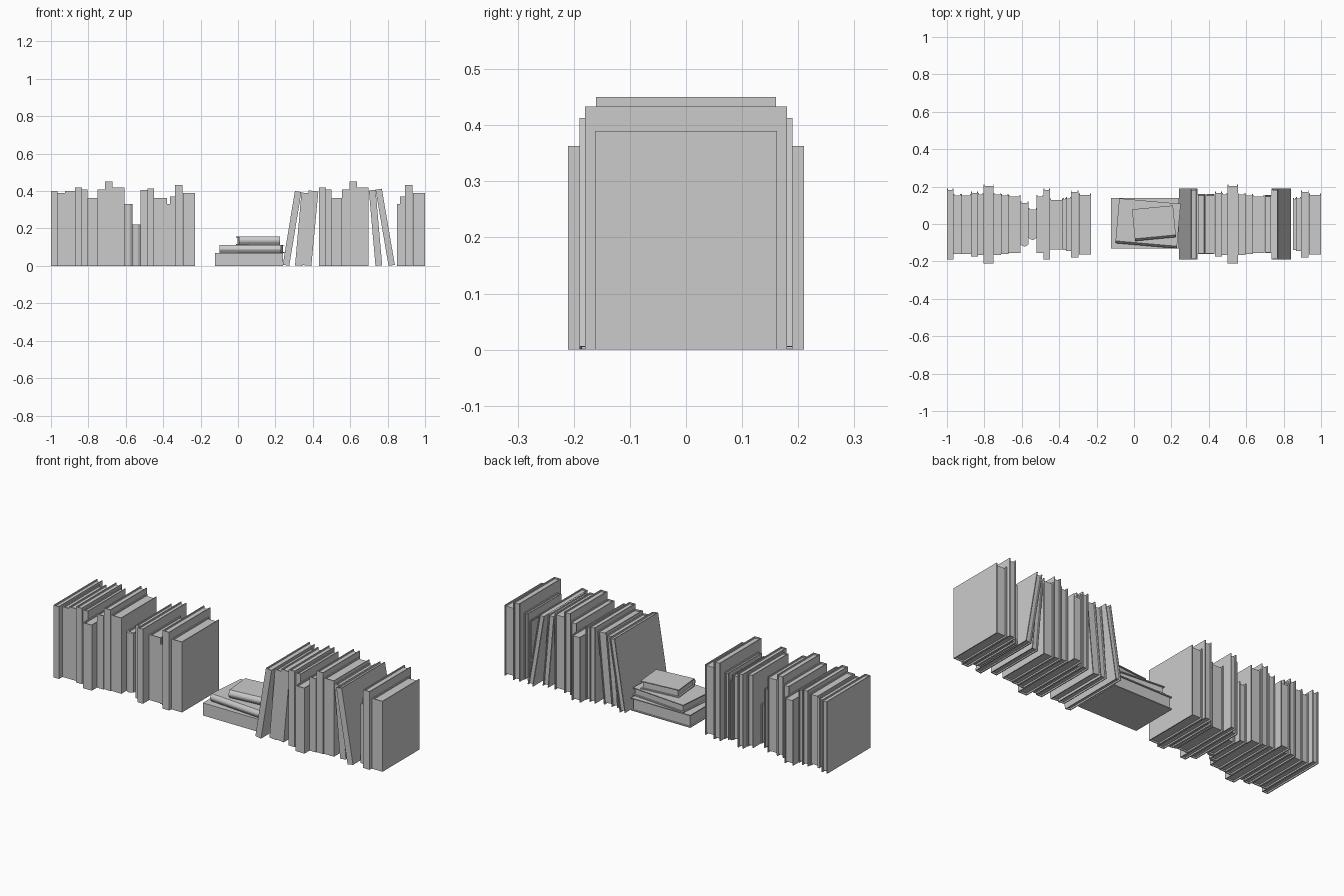
import bpy
import bmesh
from math import radians, sin, pi
from mathutils import Matrix

default_cube = bpy.data.objects.get("Cube")
if default_cube:
    bpy.data.objects.remove(default_cube, do_unlink=True)

grey = bpy.data.materials.new("plain_grey")
grey.use_nodes = True
colour = (0.6, 0.6, 0.6, 1)
grey.diffuse_color = colour
grey.node_tree.nodes["Principled BSDF"].inputs["Base Color"].default_value = colour

BOARD = 0.005    # cover thickness
RECESS = 0.008   # how far the pages sit inside the cover

# Each volume: left edge on the shelf, thickness, half depth, height
volumes = [
    (-1.0, .035, .19, .40), (-.965, .04, .16, .39), (-.925, .053, .16, .40),
    (-.872, .037, .175, .42), (-.835, .03, .165, .408), (-.805, .055, .21, .363),
    (-.75, .04, .165, .408), (-.71, .04, .16, .45), (-.67, .063, .155, .42),
    (-.607, .043, .12, .33), (-.564, .044, .085, .22), (-.52, .036, .155, .405),
    (-.484, .034, .19, .413), (-.45, .07, .135, .363), (-.38, .016, .14, .33),
    (-.364, .026, .145, .37), (-.338, .042, .18, .433), (-.295, .065, .162, .39),
]
ROUND_SPINED = (9, 10)


def extrude_profile(bm, points, bottom, top):
    """Raise a closed plan outline into a solid."""
    face = bm.faces.new([bm.verts.new((x, y, bottom)) for x, y in points])
    raised = bmesh.ops.extrude_face_region(bm, geom=[face])["geom"]
    verts = [v for v in raised if isinstance(v, bmesh.types.BMVert)]
    bmesh.ops.translate(bm, verts=verts, vec=(0, 0, top - bottom))


def make_book(name, index, matrix):
    """An upright book with its spine to the front and its base centred."""
    _, width, depth, height = volumes[index]
    half = width / 2
    bulge = 0.012 if index in ROUND_SPINED else 0
    shoulder = bulge - depth
    # U-shaped cover: two boards joined by the spine
    outline = [(half, shoulder), (half, depth), (half - BOARD, depth),
               (half - BOARD, shoulder + BOARD), (BOARD - half, shoulder + BOARD),
               (BOARD - half, depth), (-half, depth), (-half, shoulder)]
    if bulge:
        steps = 6
        outline += [(-half + width * i / steps, shoulder - bulge * sin(pi * i / steps))
                    for i in range(1, steps)]
    bm = bmesh.new()
    extrude_profile(bm, outline, 0, height)
    # Page block
    inner = half - BOARD
    front, back = shoulder + BOARD, depth - RECESS
    extrude_profile(bm, [(-inner, front), (inner, front), (inner, back), (-inner, back)],
                    RECESS, height - RECESS)
    bmesh.ops.recalc_face_normals(bm, faces=bm.faces)
    mesh = bpy.data.meshes.new(name)
    bm.to_mesh(mesh)
    bm.free()
    mesh.materials.append(grey)
    book = bpy.data.objects.new(name, mesh)
    book.matrix_world = matrix
    bpy.context.collection.objects.link(book)


def upright(name, index, shift=0):
    left, width = volumes[index][:2]
    make_book(name, index, Matrix.Translation((left + shift + width / 2, 0, 0)))


def leaning(name, index, corner, angle):
    """Tilt a book about the bottom corner that rests on the shelf."""
    half = volumes[index][1] / 2
    offset = -half if angle > 0 else half
    make_book(name, index, Matrix.Translation((corner, 0, 0))
              @ Matrix.Rotation(radians(angle), 4, "Y")
              @ Matrix.Translation((offset, 0, 0)))


def lying(name, index, x, y, base, turn):
    """Lay a book flat on its side, turned about the vertical."""
    width, height = volumes[index][1], volumes[index][3]
    make_book(name, index, Matrix.Translation((x, y, base + width / 2))
              @ Matrix.Rotation(radians(turn), 4, "Z")
              @ Matrix.Rotation(radians(90), 4, "Y")
              @ Matrix.Translation((0, 0, -height / 2)))


# Left row, all standing
for i in range(len(volumes)):
    upright(f"left_row_book_{i + 1}", i)

# Flat stack in the middle
lying("stack_bottom_book", 13, .058, .004, 0, 0)
lying("stack_middle_book", 9, .075, .003, .07, -5)
lying("stack_top_book", 10, .107, .004, .113, 5.5)

# Right row: standing books in two groups
for i in range(3, 9):
    upright(f"right_row_book_{i + 1}", i, 1.305)
for i in range(14, 18):
    upright(f"right_row_book_{i + 1}", i, 1.23)

# Right row: books that lean on their neighbours
for index, corner, angle in ((0, .274, 9.3), (1, .345, 5), (2, .392, 5.4),
                             (11, .735, -5), (12, .805, -9.7)):
    leaning(f"right_row_leaning_book_{index + 1}", index, corner, angle)
